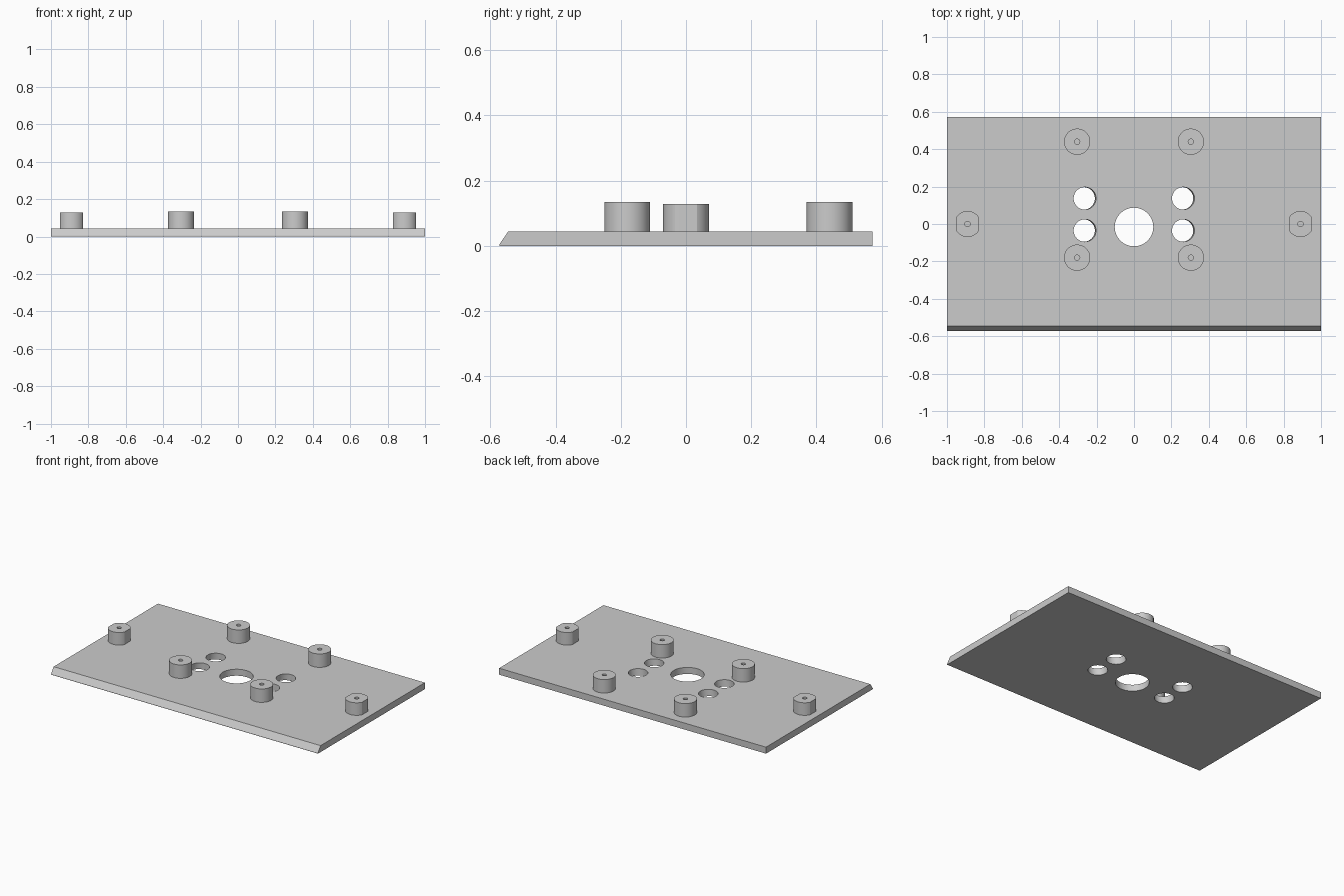
import bpy
import bmesh
import math
from mathutils import Matrix, Vector

cube = bpy.data.objects.get("Cube")
if cube:
    bpy.data.objects.remove(cube, do_unlink=True)

SEGMENTS = 64
THICK = 0.044
HALF_Y = 0.572

grey = bpy.data.materials.new("plain_grey")
grey.use_nodes = True
grey.diffuse_color = (0.6, 0.6, 0.6, 1)
grey.node_tree.nodes["Principled BSDF"].inputs["Base Color"].default_value = (0.6, 0.6, 0.6, 1)


def make_object(name, bm, location=(0, 0, 0)):
    bmesh.ops.recalc_face_normals(bm, faces=bm.faces)
    mesh = bpy.data.meshes.new(name)
    bm.to_mesh(mesh)
    bm.free()
    mesh.materials.append(grey)
    obj = bpy.data.objects.new(name, mesh)
    obj.location = location
    bpy.context.collection.objects.link(obj)
    return obj


def select_only(obj):
    bpy.ops.object.select_all(action='DESELECT')
    obj.select_set(True)
    bpy.context.view_layer.objects.active = obj


def smooth(obj):
    select_only(obj)
    bpy.ops.object.shade_smooth_by_angle(angle=math.radians(20))


def make_plate():
    # Side profile with a chamfered front edge, extruded across x
    profile = [(-HALF_Y, 0), (HALF_Y, 0), (HALF_Y, THICK), (-0.545, THICK), (-HALF_Y, 0.005)]
    bm = bmesh.new()
    face = bm.faces.new([bm.verts.new((-1, y, z)) for y, z in profile])
    side = bmesh.ops.extrude_face_region(bm, geom=[face])["geom"]
    moved = [v for v in side if isinstance(v, bmesh.types.BMVert)]
    bmesh.ops.translate(bm, verts=moved, vec=(2, 0, 0))
    return make_object("base_plate", bm)


def cut_hole(plate, x, y, radius, lean=0.0):
    # Through hole; lean tips its axis slightly sideways
    bm = bmesh.new()
    bmesh.ops.create_cone(bm, cap_ends=True, segments=SEGMENTS,
                          radius1=radius, radius2=radius, depth=THICK * 3)
    shear = Matrix.Identity(4)
    shear[0][2] = lean
    bm.transform(shear)
    cutter = make_object("hole_cutter", bm, (x, y, THICK / 2))
    cutter.hide_render = True
    bpy.context.view_layer.update()
    select_only(plate)
    mod = plate.modifiers.new("hole", 'BOOLEAN')
    mod.operation = 'DIFFERENCE'
    mod.solver = 'EXACT'
    mod.object = cutter
    bpy.ops.object.modifier_apply(modifier=mod.name)
    bpy.data.objects.remove(cutter, do_unlink=True)


def make_post(name, x, y, top, flat=1.0):
    # Standoff with a blind screw hole; flat limits its half width in x
    profile = [(0.07, THICK - 0.004), (0.07, top), (0.014, top), (0.014, THICK)]
    bm = bmesh.new()
    rings = []
    for radius, z in profile:
        ring = []
        for i in range(SEGMENTS):
            a = math.tau * i / SEGMENTS
            px = max(-flat, min(flat, radius * math.cos(a)))
            ring.append(bm.verts.new(Vector((px, radius * math.sin(a), z))))
        rings.append(ring)
    for low, high in zip(rings, rings[1:]):
        for i in range(SEGMENTS):
            j = (i + 1) % SEGMENTS
            bm.faces.new((low[i], low[j], high[j], high[i]))
    bm.faces.new(rings[0])
    bm.faces.new(rings[-1])
    smooth(make_object(name, bm, (x, y, 0)))


# Plate with the centre opening and four smaller openings
plate = make_plate()
cut_hole(plate, 0, -0.016, 0.103)
for x in (-0.266, 0.26):
    for y in (-0.035, 0.137):
        cut_hole(plate, x, y, 0.06, lean=0.15)
smooth(plate)

# Round posts in a rectangle, and flat-sided posts at the ends
for side, sign in (("left", 1), ("right", -1)):
    make_post("front_post_" + side, sign * 0.304, -0.18, 0.135)
    make_post("back_post_" + side, sign * 0.304, 0.44, 0.135)
    make_post("end_post_" + side, sign * 0.89, 0, 0.129, flat=0.062)
